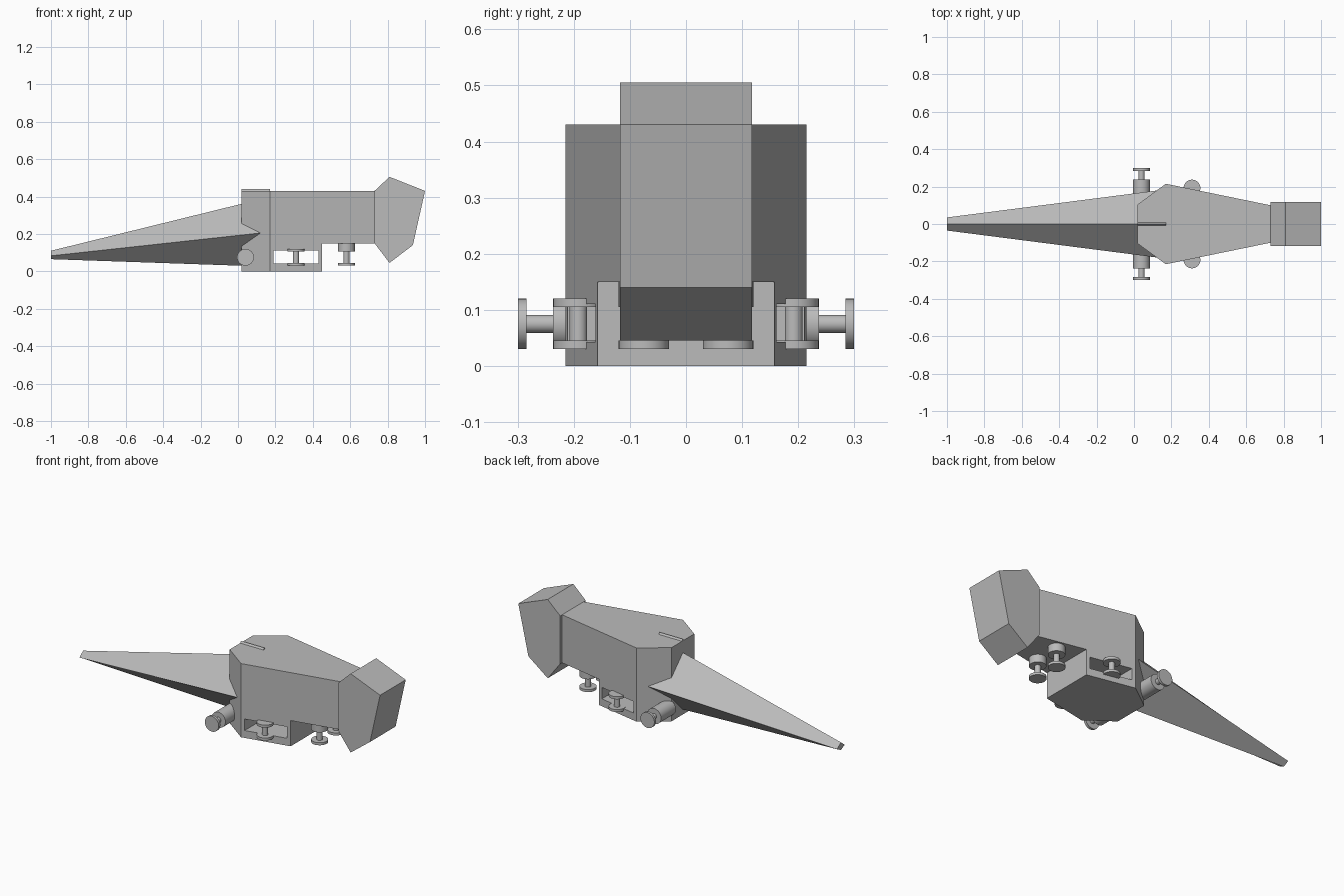
import bpy
import bmesh
from mathutils import Vector, Matrix

if "Cube" in bpy.data.objects:
    bpy.data.objects.remove(bpy.data.objects["Cube"])

grey = bpy.data.materials.new("plain grey")
grey.use_nodes = True
colour = (0.5, 0.5, 0.5, 1)
grey.diffuse_color = colour
grey.node_tree.nodes["Principled BSDF"].inputs["Base Color"].default_value = colour


def finish(name, bm):
    bmesh.ops.recalc_face_normals(bm, faces=bm.faces)
    mesh = bpy.data.meshes.new(name)
    bm.to_mesh(mesh)
    bm.free()
    mesh.materials.append(grey)
    obj = bpy.data.objects.new(name, mesh)
    bpy.context.collection.objects.link(obj)
    return obj


def loft(name, start, end):
    """Solid between two matching rings of points."""
    bm = bmesh.new()
    a = [bm.verts.new(p) for p in start]
    b = [bm.verts.new(p) for p in end]
    bm.faces.new(a)
    bm.faces.new(b)
    for i in range(len(a)):
        j = (i + 1) % len(a)
        bm.faces.new((a[i], a[j], b[j], b[i]))
    return finish(name, bm)


def box(name, low, high):
    bm = bmesh.new()
    low, high = Vector(low), Vector(high)
    bmesh.ops.create_cube(bm, size=1)
    bmesh.ops.scale(bm, vec=high - low, verts=bm.verts)
    bmesh.ops.translate(bm, vec=(low + high) / 2, verts=bm.verts)
    return finish(name, bm)


def spool(name, origin, axis, sections):
    """Stack of cylinders (radius, start, end) along an axis."""
    bm = bmesh.new()
    turn = Vector((0, 0, 1)).rotation_difference(Vector(axis)).to_matrix().to_4x4()
    for radius, start, end in sections:
        place = (Matrix.Translation(origin) @ turn
                 @ Matrix.Translation((0, 0, (start + end) / 2)))
        bmesh.ops.create_cone(bm, cap_ends=True, segments=32, radius1=radius,
                              radius2=radius, depth=end - start, matrix=place)
    obj = finish(name, bm)
    bpy.ops.object.select_all(action="DESELECT")
    obj.select_set(True)
    bpy.context.view_layer.objects.active = obj
    bpy.ops.object.shade_smooth_by_angle()


def cut(target, cutter):
    cutter.hide_render = True
    mod = target.modifiers.new("cut", "BOOLEAN")
    mod.operation = "DIFFERENCE"
    mod.solver = "EXACT"
    mod.object = cutter
    bpy.context.view_layer.objects.active = target
    bpy.ops.object.modifier_apply(modifier=mod.name)
    bpy.data.objects.remove(cutter)


# Body: tapered outline, with a raised rear belly and a slot through the base
half = [(0.02, 0.105), (0.17, 0.215), (0.73, 0.1)]
outline = half + [(x, -y) for x, y in reversed(half)]
body = loft("body", [(x, y, 0) for x, y in outline],
            [(x, y, 0.43) for x, y in outline])
cut(body, box("belly_cutter", (0.45, -0.5, -0.2), (1, 0.5, 0.15)))
cut(body, box("slot_cutter", (0.19, -0.5, 0.043), (0.43, 0.5, 0.11)))

# Head block
profile = [(0.73, 0.43), (0.81, 0.505), (1, 0.43), (0.935, 0.14), (0.81, 0.045), (0.73, 0.15)]
loft("head", [(x, -0.118, z) for x, z in profile],
     [(x, 0.118, z) for x, z in profile])


# Long tapering tail with a diamond section
def diamond(x, width, top, middle, bottom):
    return [(x, 0, top), (x, width, middle), (x, 0, bottom), (x, -width, middle)]


loft("tail", diamond(-1, 0.035, 0.11, 0.083, 0.065),
     diamond(0.13, 0.18, 0.388, 0.206, 0.026))

# Small ridge on the body top above the tail root
loft("top_ridge", [(0.02, -0.01, 0.428), (0.02, 0.01, 0.428), (0.02, 0, 0.44)],
     [(0.17, -0.01, 0.428), (0.17, 0.01, 0.428), (0.17, 0, 0.44)])

# Spools, mirrored on both sides
cap, stem = 0.045, 0.016
for side, word in ((1, "left"), (-1, "right")):
    back = "back" if side > 0 else "front"
    spool(back + "_side_spool", (0.04, 0, 0.075), (0, side, 0),
          [(cap, 0.1, 0.237), (stem, 0.237, 0.284), (cap, 0.284, 0.299)])
    spool(back + "_slot_spool", (0.31, side * 0.192, 0), (0, 0, 1),
          [(cap, 0.03, 0.045), (stem, 0.045, 0.105), (cap, 0.105, 0.12)])
    spool(back + "_belly_spool", (0.58, side * 0.075, 0), (0, 0, 1),
          [(cap, 0.03, 0.045), (stem, 0.045, 0.105), (cap, 0.105, 0.16)])
